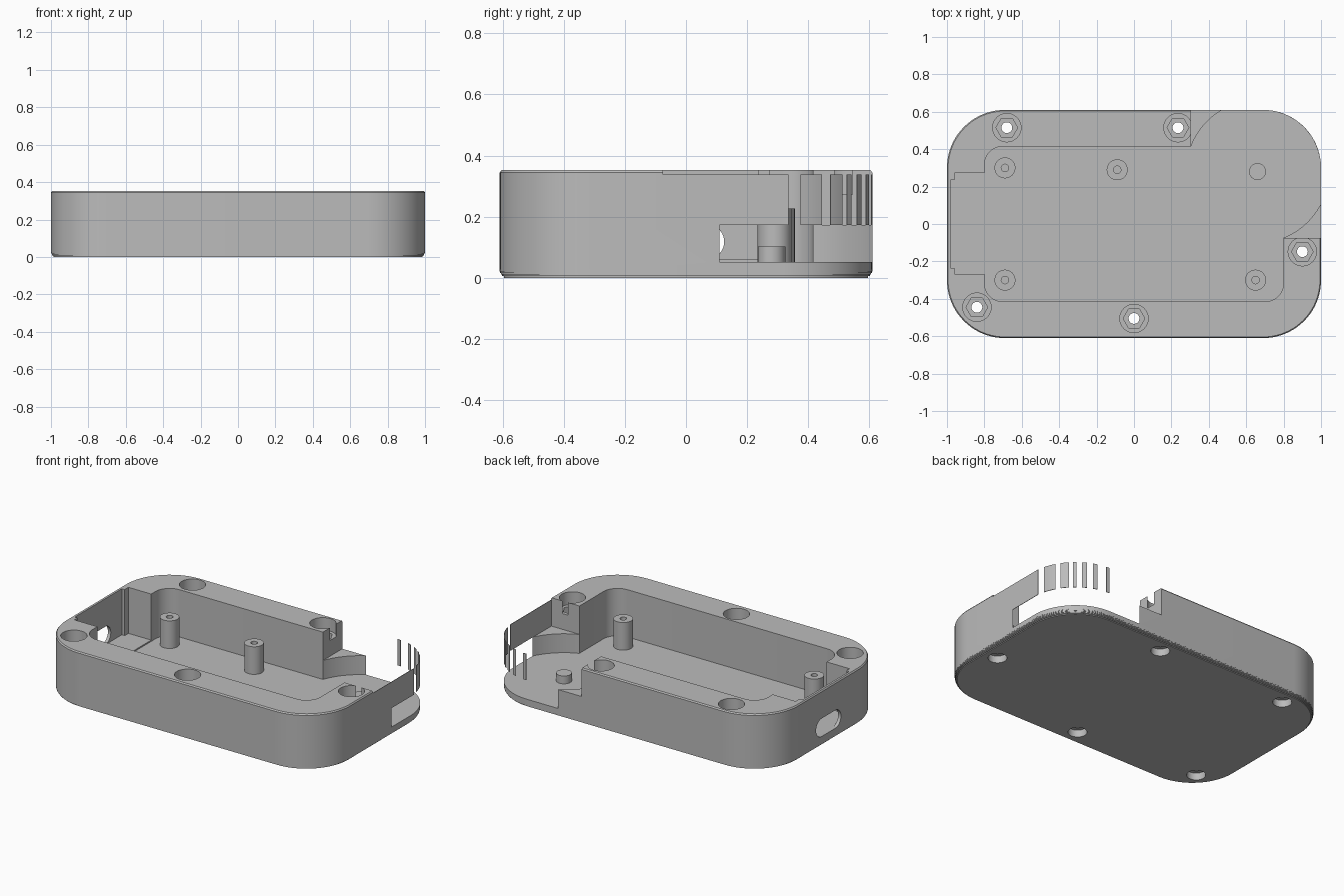
import bpy, bmesh
from math import sin, cos, pi, radians, sqrt

cube = bpy.data.objects.get("Cube")
if cube:
    bpy.data.objects.remove(cube, do_unlink=True)

# One plain grey plastic
grey = bpy.data.materials.new("grey_plastic")
grey.use_nodes = True
GREY = (0.5, 0.5, 0.5, 1)
grey.diffuse_color = GREY
grey.node_tree.nodes["Principled BSDF"].inputs["Base Color"].default_value = GREY

WALL_TOP, FLOOR, STEP = 0.352, 0.052, 0.172
HALF_X, HALF_Y, CORNER = 1.0, 0.61, 0.31


def rounded_rect(hx, hy, r, seg=20):
    pts = []
    for q, (sx, sy) in enumerate([(1, 1), (-1, 1), (-1, -1), (1, -1)]):
        for i in range(seg + 1):
            a = (q + i / seg) * pi / 2
            pts.append((sx * (hx - r) + r * cos(a), sy * (hy - r) + r * sin(a)))
    return pts


def circle(x, y, r, n=32):
    return [(x + r * cos(2 * pi * i / n), y + r * sin(2 * pi * i / n)) for i in range(n)]


def box(x0, x1, y0, y1):
    return [(x0, y0), (x1, y0), (x1, y1), (x0, y1)]


def loft(name, layers):
    """Solid skinned through a stack of (outline, z) layers."""
    bm = bmesh.new()
    rings = [[bm.verts.new((x, y, z)) for x, y in pts] for pts, z in layers]
    n = len(rings[0])
    for a, b in zip(rings, rings[1:]):
        for i in range(n):
            j = (i + 1) % n
            bm.faces.new((a[i], a[j], b[j], b[i]))
    bm.faces.new(rings[0][::-1])
    bm.faces.new(rings[-1])
    bmesh.ops.recalc_face_normals(bm, faces=bm.faces)
    mesh = bpy.data.meshes.new(name)
    bm.to_mesh(mesh)
    bm.free()
    mesh.materials.append(grey)
    ob = bpy.data.objects.new(name, mesh)
    bpy.context.collection.objects.link(ob)
    return ob


def prism(name, pts, z0, z1):
    return loft(name, [(pts, z0), (pts, z1)])


def cut(target, pts, z0, z1):
    cutter = prism("cutter", pts, z0, z1)
    cut_with(target, cutter)


def cut_with(target, cutter):
    cutter.hide_render = True
    mod = target.modifiers.new("cut", "BOOLEAN")
    mod.operation, mod.solver, mod.object = "DIFFERENCE", "EXACT", cutter
    bpy.context.view_layer.objects.active = target
    bpy.ops.object.modifier_apply(modifier=mod.name)
    bpy.data.objects.remove(cutter, do_unlink=True)


def smooth(ob):
    bpy.ops.object.select_all(action="DESELECT")
    ob.select_set(True)
    bpy.context.view_layer.objects.active = ob
    bpy.ops.object.shade_smooth_by_angle(angle=radians(20))


def outline(inset):
    return rounded_rect(HALF_X - inset, HALF_Y - inset, CORNER - inset)


# Case block: finely stepped round-over below, small bevel on top
EDGE, STEPS = 0.032, 6
layers = []
for i in range(STEPS):
    z0, z1 = EDGE * i / STEPS, EDGE * (i + 1) / STEPS
    inset = EDGE - sqrt(EDGE ** 2 - (EDGE - z1) ** 2)
    layers += [(outline(inset), z0), (outline(inset), z1)]
layers += [(outline(0), WALL_TOP - 0.008), (outline(0.006), WALL_TOP)]
case = loft("case", layers)

# Main pocket, with a recess for the port board on the -x end
cut(case, rounded_rect(0.8, 0.415, 0.1, 10), FLOOR, 1)
cut(case, box(-0.96, -0.75, -0.267, 0.273), 0.06, 1)
cut(case, box(-0.98, -0.9, -0.235, 0.235), 0.06, 1)

# Rounded port slot through the -x end wall
slot = prism("slot", [(-z, y) for y, z in rounded_rect(0.125, 0.057, 0.057, 10)], -1.1, -0.9)
for v in slot.data.vertices:
    h, y, x = v.co
    v.co = (x, y, 0.118 + h)
bm = bmesh.new()
bm.from_mesh(slot.data)
bmesh.ops.recalc_face_normals(bm, faces=bm.faces)
bm.to_mesh(slot.data)
bm.free()
cut_with(case, slot)

# Open corner: square cut above the ledge, round cut down to the floor
cut(case, box(0.305, 1.1, -0.075, 0.7), STEP, 1)
cut(case, circle(0.66, 0.28, 0.38, 96), FLOOR, 1)

# Screw holes: top counterbore, hexagonal seat, shaft, lower head recess
for x, y in [(-0.68, 0.515), (0.235, 0.515), (-0.84, -0.445), (0, -0.505), (0.9, -0.148)]:
    cut(case, circle(x, y, 0.076), 0.272, 1)
    cut(case, circle(x, y, 0.058, 6), 0.2, 0.3)
    cut(case, circle(x, y, 0.029), -0.1, 0.25)
    cut(case, circle(x, y, 0.055), -0.1, 0.045)
smooth(case)

# Board posts with pilot holes, plus one short peg
for i, (x, y) in enumerate([(-0.69, 0.3), (-0.09, 0.29), (-0.69, -0.3), (0.65, -0.3)]):
    post = prism(f"board_post_{i + 1}", circle(x, y, 0.056), FLOOR - 0.01, 0.227)
    cut(post, circle(x, y, 0.02, 20), 0.08, 1)
    smooth(post)
smooth(prism("short_peg", circle(0.66, 0.28, 0.045), FLOOR - 0.01, 0.102))

# Thin remaining skin of the open corner: side panel and curved slats
SKIN, SKIN_TOP = 0.003, 0.338
prism("side_panel", box(HALF_X - SKIN, HALF_X, -0.08, 0.335), STEP, SKIN_TOP)
for i, (a0, a1) in enumerate([(14, 28), (34, 43), (47, 51), (57, 62), (69, 74), (85, 89)]):
    angles = [radians(a0 + (a1 - a0) * k / 4) for k in range(5)]
    arc = [(r, a) for r, seq in ((CORNER, angles), (CORNER - SKIN, angles[::-1])) for a in seq]
    pts = [(HALF_X - CORNER + r * cos(a), HALF_Y - CORNER + r * sin(a)) for r, a in arc]
    smooth(prism(f"corner_slat_{i + 1}", pts, STEP, SKIN_TOP))
